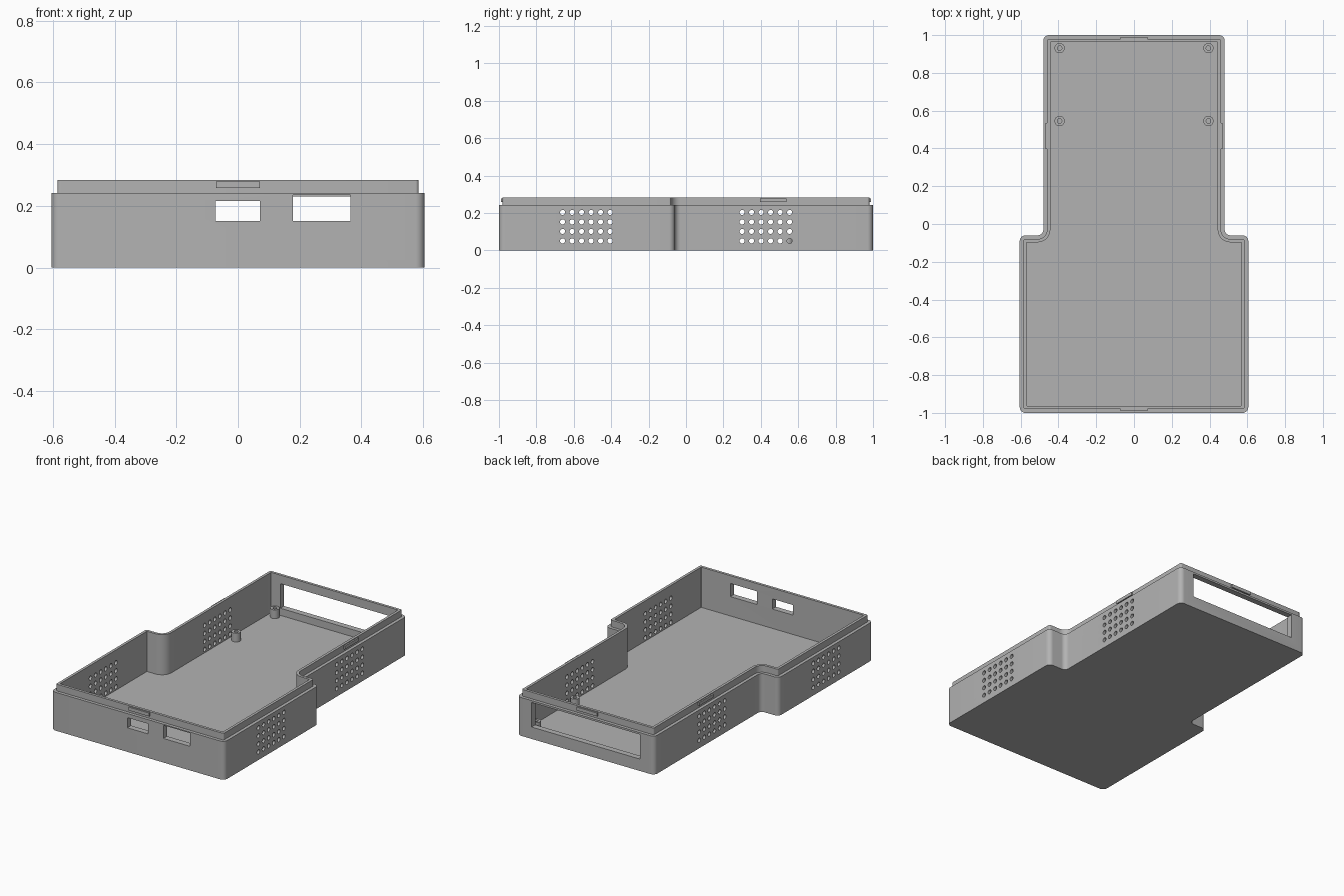
import bpy, bmesh, math
from mathutils import Matrix, Vector

if "Cube" in bpy.data.objects:
    bpy.data.objects.remove(bpy.data.objects["Cube"])

grey = bpy.data.materials.new("case grey")
grey.diffuse_color = (0.45, 0.45, 0.45, 1)
grey.use_nodes = True
grey.node_tree.nodes["Principled BSDF"].inputs["Base Color"].default_value = grey.diffuse_color

WALL, STEP = 0.037, 0.02
FLOOR, SHOULDER, RIM = 0.03, 0.242, 0.284
WIDE, NARROW, NECK = 0.605, 0.48, -0.06


def outline(inset, seg=8, r=0.03):
    """Rounded T-shaped outline, moved inward by inset."""
    w, n, e, k = WIDE - inset, NARROW - inset, 1 - inset, NECK - inset
    corners = [(-w, -e), (w, -e), (w, k), (n, k), (n, e), (-n, e), (-n, k), (-w, k)]
    pts = []
    for i, c in enumerate(corners):
        c = Vector(c)
        a = (Vector(corners[i - 1]) - c).normalized()
        b = (Vector(corners[(i + 1) % 8]) - c).normalized()
        rad = r + inset if i in (3, 6) else max(r - inset, 0.002)
        centre = c + (a + b) * rad
        for s in range(seg + 1):
            t = math.pi / 2 * s / seg
            pts.append(centre - b * rad * math.cos(t) - a * rad * math.sin(t))
    return pts


def finish(bm, name, smooth=True):
    bmesh.ops.recalc_face_normals(bm, faces=bm.faces)
    me = bpy.data.meshes.new(name)
    bm.to_mesh(me)
    bm.free()
    ob = bpy.data.objects.new(name, me)
    me.materials.append(grey)
    bpy.context.collection.objects.link(ob)
    if smooth:
        shade(ob)
    return ob


def shade(ob):
    bpy.ops.object.select_all(action='DESELECT')
    bpy.context.view_layer.objects.active = ob
    ob.select_set(True)
    bpy.ops.object.shade_smooth_by_angle(angle=math.radians(30))


def add_box(bm, lo, hi):
    lo, hi = Vector(lo), Vector(hi)
    m = Matrix.Translation((lo + hi) / 2) @ Matrix.Diagonal((*(hi - lo), 1))
    bmesh.ops.create_cube(bm, size=1, matrix=m)


# Case shell: outer wall, shoulder, lip, inner wall and floor
bm = bmesh.new()
loops = [[bm.verts.new((p.x, p.y, z)) for p in outline(i)] for i, z in
         [(0, 0), (0, SHOULDER), (STEP, SHOULDER), (STEP, RIM), (WALL, RIM), (WALL, FLOOR)]]
for lo, hi in zip(loops, loops[1:]):
    for i in range(len(lo)):
        j = (i + 1) % len(lo)
        bm.faces.new((lo[i], lo[j], hi[j], hi[i]))
bm.faces.new(loops[0][::-1])
bm.faces.new(loops[-1])
shell = finish(bm, "case_shell", False)

# Port openings in the front and back, vent holes through both sides
bm = bmesh.new()
add_box(bm, (-0.073, -1.1, 0.152), (0.071, -0.9, 0.216))
add_box(bm, (0.179, -1.1, 0.152), (0.364, -0.9, 0.235))
add_box(bm, (-0.378, 0.9, 0.075), (0.378, 1.1, 0.23))
for y0 in (-0.66, 0.30):
    for col in range(6):
        for row in range(4):
            m = (Matrix.Translation((0, y0 + col * 0.0508, 0.051 + row * 0.0508))
                 @ Matrix.Rotation(math.pi / 2, 4, 'Y'))
            bmesh.ops.create_cone(bm, cap_ends=True, segments=20, radius1=0.0135,
                                  radius2=0.0135, depth=1.4, matrix=m)
cutter = finish(bm, "opening_cutter", False)
cutter.hide_render = True
mod = shell.modifiers.new("openings", 'BOOLEAN')
mod.operation, mod.solver, mod.object = 'DIFFERENCE', 'EXACT', cutter
bpy.context.view_layer.objects.active = shell
bpy.ops.object.modifier_apply(modifier=mod.name)
bpy.data.objects.remove(cutter)
shade(shell)

# Snap ridges on the lip
ridge, zl, zh = 0.009, 0.258, 0.279
bm = bmesh.new()
for s in (-1, 1):
    y0, y1 = sorted((s * (1 - STEP - 0.005), s * (1 - STEP + ridge)))
    add_box(bm, (-0.071, y0, zl), (0.071, y1, zh))
    x0, x1 = sorted((s * (NARROW - STEP - 0.005), s * (NARROW - STEP + ridge)))
    add_box(bm, (x0, 0.396, zl), (x1, 0.536, zh))
finish(bm, "snap_ridges", False)

# Hollow screw standoffs on the floor
TOP, N = 0.085, 24
for x in (-0.394, 0.394):
    for y in (0.545, 0.931):
        bm = bmesh.new()
        rings = [[bm.verts.new((x + r * math.cos(2 * math.pi * i / N),
                                y + r * math.sin(2 * math.pi * i / N), z)) for i in range(N)]
                 for r, z in [(0.027, FLOOR - 0.005), (0.027, TOP), (0.012, TOP), (0.012, FLOOR + 0.001)]]
        for lo, hi in zip(rings, rings[1:]):
            for i in range(N):
                j = (i + 1) % N
                bm.faces.new((lo[i], lo[j], hi[j], hi[i]))
        bm.faces.new(rings[0][::-1])
        bm.faces.new(rings[-1])
        finish(bm, "standoff")
